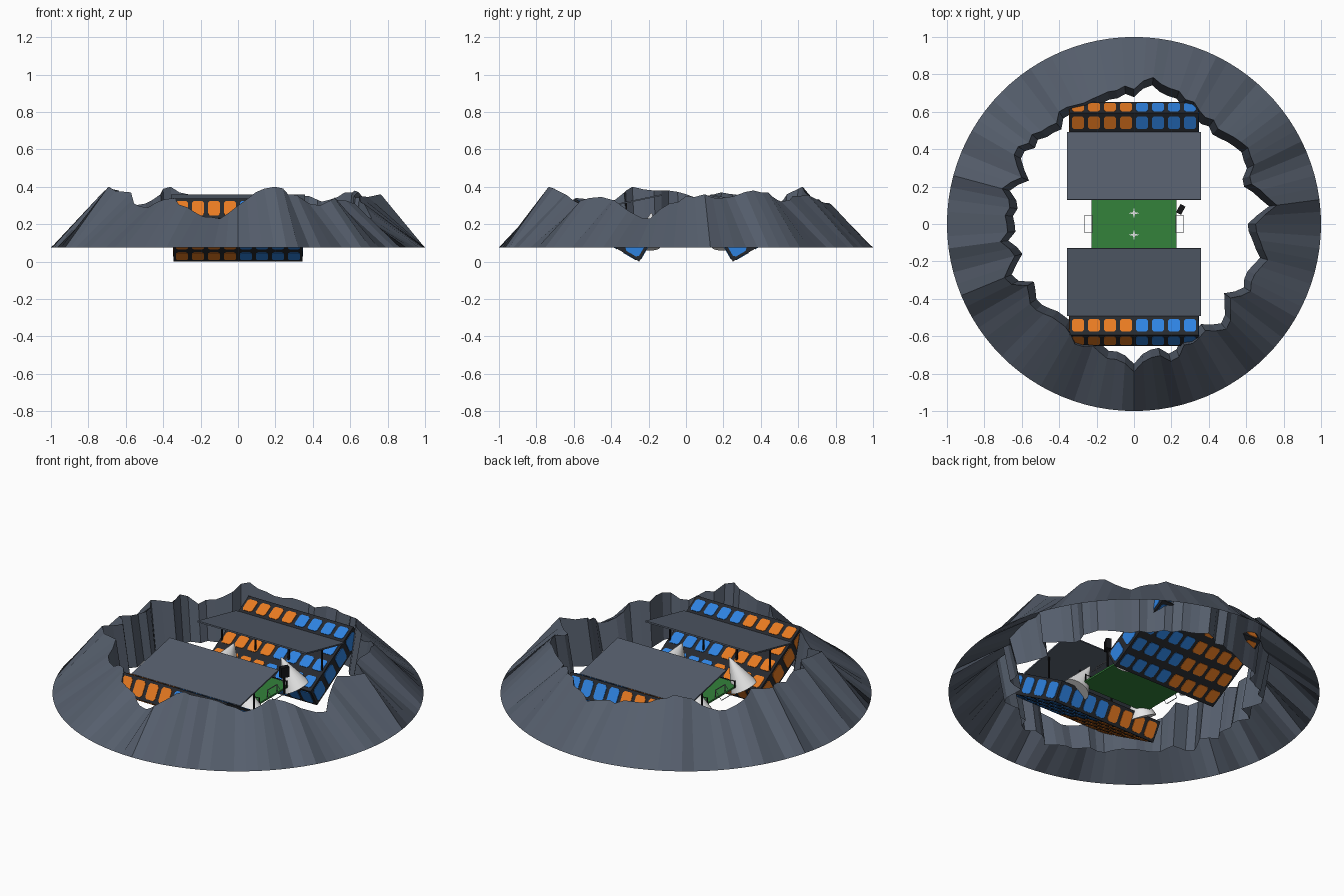
import bpy, bmesh, math, random
from mathutils import Vector, Matrix

if "Cube" in bpy.data.objects:
    bpy.data.objects.remove(bpy.data.objects["Cube"])

random.seed(4)


def mat(name, r, g, b):
    m = bpy.data.materials.new(name)
    lin = [c / 12.92 if c <= 0.04045 else ((c + 0.055) / 1.055) ** 2.4 for c in (r, g, b)]
    m.diffuse_color = (*lin, 1)
    m.use_nodes = True
    m.node_tree.nodes["Principled BSDF"].inputs["Base Color"].default_value = m.diffuse_color
    return m


ROCK = mat("slate rock", 0.335, 0.37, 0.425)
FRAME = mat("dark frame", 0.15, 0.16, 0.18)
ORANGE = mat("seat orange", 0.91, 0.48, 0.13)
BLUE = mat("seat blue", 0.18, 0.51, 0.88)
GRASS = mat("grass green", 0.20, 0.51, 0.23)
WHITE = mat("tent white", 0.95, 0.95, 0.95)
STEEL = mat("steel grey", 0.55, 0.57, 0.60)
BLACK = mat("lamp black", 0.08, 0.08, 0.09)


def finish(name, bm, *mats):
    bmesh.ops.recalc_face_normals(bm, faces=bm.faces[:])
    me = bpy.data.meshes.new(name)
    bm.to_mesh(me)
    bm.free()
    for m in mats:
        me.materials.append(m)
    ob = bpy.data.objects.new(name, me)
    bpy.context.collection.objects.link(ob)
    return ob


def add_box(bm, centre, size, rot=None):
    m = Matrix.Translation(centre) @ (rot or Matrix()) @ Matrix.Diagonal((*size, 1))
    bmesh.ops.create_cube(bm, size=1, matrix=m)


def box(name, centre, size, material, rot=None):
    bm = bmesh.new()
    add_box(bm, centre, size, rot)
    return finish(name, bm, material)


def aim(a, b):
    return (Vector(b) - Vector(a)).to_track_quat('Z', 'Y').to_matrix().to_4x4()


def add_rod(bm, a, b, w):
    a, b = Vector(a), Vector(b)
    add_box(bm, (a + b) / 2, (w, w, (b - a).length), aim(a, b))


# Mountain ring: ridge radius and height every 7.5 degrees, open underneath,
# with a jittered crag between each pair
RIDGE_R = [65, 77, 70, 67, 72, 72, 69, 70, 70, 72, 75, 79, 72, 72, 71, 70,
           72, 68, 70, 71, 74, 65, 73, 67, 68, 72, 66, 75, 66, 70, 68, 66,
           68, 71, 71, 73, 79, 72, 76, 70, 70, 72, 73, 65, 72, 70, 74, 68]
RIDGE_Z = [35, 36, 34, 35, 38, 37, 33, 33, 35, 35, 32, 30, 31, 33, 33, 36,
           40, 36, 31, 29, 35, 36, 37, 35, 36, 38, 38, 40, 37, 31, 29, 33,
           34, 29, 24, 23, 30, 37, 40, 36, 33, 30, 34, 33, 31, 25, 23, 31]
bm = bmesh.new()
rings = []
n = 2 * len(RIDGE_R)
for i in range(n):
    a = math.tau * i / n
    k, k2 = i // 2, ((i + 1) // 2) % len(RIDGE_R)
    r = (RIDGE_R[k] + RIDGE_R[k2]) / 200
    z = (RIDGE_Z[k] + RIDGE_Z[k2]) / 200
    if i % 2:
        r += random.uniform(-0.025, 0.025)
        z += random.uniform(-0.012, 0.012)
    pts = ((1.0, 0.076), (r, z), (r - 0.042, 0.076))
    rings.append([bm.verts.new((p * math.cos(a), p * math.sin(a), h)) for p, h in pts])
for i in range(n):
    p, q = rings[i], rings[(i + 1) % n]
    for k in range(2):
        bm.faces.new((p[k], q[k], q[k + 1], p[k + 1]))
finish("mountain_ring", bm, ROCK)

# Stand slab measurements
TILT = math.radians(30)
LEN, THICK, HALF = 0.465, 0.12, 0.345


def plate(bm, centre, u, v, su, sv, mi):
    """Thin tile with cut corners, raised off a slab face."""
    u, v, c = Vector(u), Vector(v), Vector(centre)
    nrm = u.cross(v)
    k = 0.28
    out = [(1, 1 - k), (1 - k, 1), (k - 1, 1), (-1, 1 - k),
           (-1, k - 1), (k - 1, -1), (1 - k, -1), (1, k - 1)]
    low = [bm.verts.new(c + u * su * p + v * sv * q) for p, q in out]
    top = [bm.verts.new(w.co + nrm * 0.003) for w in low]
    faces = [bm.faces.new(top)]
    for i in range(8):
        j = (i + 1) % 8
        faces.append(bm.faces.new((low[i], low[j], top[j], top[i])))
    for f in faces:
        f.material_index = mi


def stand(name, side):
    # local frame: x along the stand, y up the slope, z out of the seat face
    bm = bmesh.new()
    add_box(bm, (0, LEN / 2, THICK / 2), (2 * HALF, LEN, THICK))
    rows = [LEN * (r + 0.5) / 4 for r in range(4)]
    for i in range(8):
        x = (i - 3.5) * 0.0855
        mi = 1 if x < 0 else 2
        for y in rows:
            plate(bm, (x, y, THICK), (1, 0, 0), (0, 1, 0), 0.032, 0.038, mi)
            plate(bm, (x, y, 0), (1, 0, 0), (0, -1, 0), 0.032, 0.038, mi)
        plate(bm, (x, LEN, THICK / 2), (-1, 0, 0), (0, 0, 1), 0.032, 0.045, mi)
        plate(bm, (x, 0, THICK / 2), (1, 0, 0), (0, 0, 1), 0.032, 0.045, mi)
    for y in rows:
        plate(bm, (HALF, y, THICK / 2), (0, 1, 0), (0, 0, 1), 0.042, 0.045, 2)
        plate(bm, (-HALF, y, THICK / 2), (0, -1, 0), (0, 0, 1), 0.042, 0.045, 1)
    # slope rises away from the pitch
    bm.transform(Matrix.Translation((0, 0.25, 0)) @ Matrix.Rotation(TILT, 4, 'X'))
    bm.transform(Matrix.Diagonal((1, side, 1, 1)))
    finish(name, bm, FRAME, ORANGE, BLUE)


for side, tag in ((-1, "front"), (1, "back")):
    stand(tag + "_stand", side)

    # Sloping roof with its posts
    slope = math.atan2(0.076, 0.36)
    box(tag + "_roof", (0, side * 0.31, 0.318), (0.715, 0.369, 0.008), ROCK,
        Matrix.Rotation(-side * slope, 4, 'X'))
    bm = bmesh.new()
    for x in (-0.33, -0.11, 0.11, 0.33):
        add_rod(bm, (x, side * 0.32, 0.17), (x, side * 0.32, 0.315), 0.008)
    finish(tag + "_roof_posts", bm, BLACK)

    # White cone tents leaning inward under the roof ends
    for sx, end in ((-1, "left"), (1, "right")):
        base, tip = Vector((sx * 0.235, side * 0.21, 0.095)), Vector((sx * 0.155, side * 0.185, 0.258))
        bm = bmesh.new()
        bmesh.ops.create_cone(bm, cap_ends=True, segments=24, radius1=0.078, radius2=0.004,
                              depth=(tip - base).length,
                              matrix=Matrix.Translation((base + tip) / 2) @ aim(base, tip))
        ob = finish(f"{tag}_{end}_tent", bm, WHITE)
        for p in ob.data.polygons:
            p.use_smooth = len(p.vertices) == 4

    # Low fence along the pitch
    bm = bmesh.new()
    for x in (-0.23, -0.08, 0.08, 0.23):
        add_rod(bm, (x, side * 0.13, 0.12), (x, side * 0.13, 0.16), 0.006)
    add_rod(bm, (-0.23, side * 0.13, 0.157), (0.23, side * 0.13, 0.157), 0.003)
    finish(tag + "_fence", bm, BLACK)

    # Small pale star marks on the grass
    bm = bmesh.new()
    ring = []
    for i in range(8):
        r = 0.03 if i % 2 == 0 else 0.008
        a = math.tau * i / 8
        ring.append(bm.verts.new((r * math.cos(a), side * 0.058 + r * math.sin(a), 0.126)))
    bm.faces.new(ring)
    finish(tag + "_pitch_star", bm, WHITE)

# Pitch
box("pitch", (0, 0, 0.12), (0.455, 0.36, 0.01), GRASS)

# Goals: thin frames behind each end of the pitch
for sx, end in ((-1, "left"), (1, "right")):
    bm = bmesh.new()
    for y in (-0.045, 0.045):
        add_rod(bm, (sx * 0.225, y, 0.12), (sx * 0.225, y, 0.17), 0.004)
        add_rod(bm, (sx * 0.265, y, 0.12), (sx * 0.225, y, 0.17), 0.002)
    add_rod(bm, (sx * 0.225, -0.045, 0.17), (sx * 0.225, 0.045, 0.17), 0.004)
    add_rod(bm, (sx * 0.265, -0.045, 0.12), (sx * 0.265, 0.045, 0.12), 0.003)
    finish(end + "_goal", bm, STEEL)

# Floodlight at the right of the pitch
bm = bmesh.new()
add_rod(bm, (0.25, 0.078, 0.11), (0.25, 0.078, 0.23), 0.01)
add_box(bm, (0.25, 0.078, 0.24), (0.03, 0.05, 0.06), Matrix.Rotation(-0.5, 4, 'Z'))
finish("floodlight", bm, BLACK)
